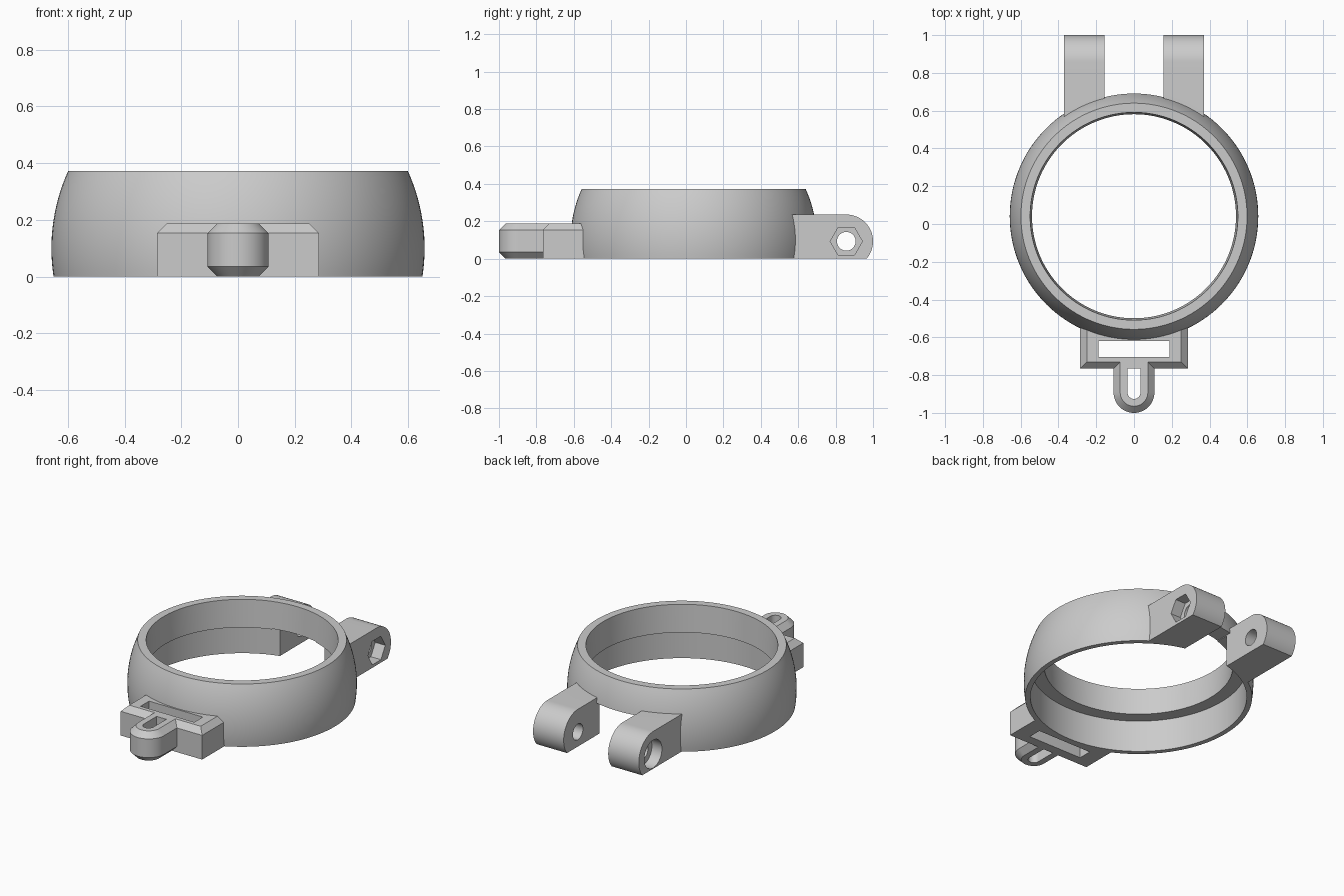
import bpy, bmesh
from math import sin, cos, pi, asin, sqrt

if "Cube" in bpy.data.objects:
    bpy.data.objects.remove(bpy.data.objects["Cube"])

grey = bpy.data.materials.new("plain grey")
grey.use_nodes = True
grey.diffuse_color = (0.6, 0.6, 0.6, 1)
grey.node_tree.nodes["Principled BSDF"].inputs["Base Color"].default_value = (0.6, 0.6, 0.6, 1)

RING_Y = 0.041             # ring centre
HOLE_Y, HOLE_Z = 0.857, 0.093   # pivot bolt axis
LUG_R = 0.143
CHAMFER, HEIGHT = 0.035, 0.188  # front bracket
LEDGE_Z = 0.2


def finish(name, bm):
    bmesh.ops.recalc_face_normals(bm, faces=bm.faces)
    mesh = bpy.data.meshes.new(name)
    bm.to_mesh(mesh)
    bm.free()
    mesh.materials.append(grey)
    obj = bpy.data.objects.new(name, mesh)
    bpy.context.collection.objects.link(obj)
    return obj


def loft(name, loops):
    """Closed solid skinned through matching point loops."""
    bm = bmesh.new()
    rows = [[bm.verts.new(p) for p in loop] for loop in loops]
    n = len(rows[0])
    for a, b in zip(rows, rows[1:]):
        for i in range(n):
            j = (i + 1) % n
            bm.faces.new((a[i], a[j], b[j], b[i]))
    bm.faces.new(rows[0])
    bm.faces.new(rows[-1])
    return finish(name, bm)


def lathe(name, profile, steps=128):
    """Closed (radius, z) profile spun around the ring axis."""
    bm = bmesh.new()
    n = len(profile)
    rows = []
    for s in range(steps):
        a = 2 * pi * s / steps
        rows.append([bm.verts.new((r * cos(a), RING_Y + r * sin(a), z)) for r, z in profile])
    for s in range(steps):
        a, b = rows[s], rows[(s + 1) % steps]
        for i in range(n):
            j = (i + 1) % n
            bm.faces.new((a[i], a[j], b[j], b[i]))
    return finish(name, bm)


def box(x0, x1, y0, y1, z0, z1):
    return loft("cutter", [[(x0, y0, z), (x1, y0, z), (x1, y1, z), (x0, y1, z)] for z in (z0, z1)])


def bolt_cutter(x0, x1, radius, sides):
    angles = [2 * pi * i / sides for i in range(sides)]
    return loft("cutter", [[(x, HOLE_Y + radius * cos(a), HOLE_Z + radius * sin(a)) for a in angles]
                           for x in (x0, x1)])


def ring_cutter():
    angles = [2 * pi * i / 128 for i in range(128)]
    return loft("cutter", [[(0.64 * cos(a), RING_Y + 0.64 * sin(a), z) for a in angles]
                           for z in (-0.1, 0.6)])


def cut(obj, cutters):
    for c in cutters:
        c.hide_render = True
        mod = obj.modifiers.new("cut", 'BOOLEAN')
        mod.operation = 'DIFFERENCE'
        mod.solver = 'EXACT'
        mod.object = c
    bpy.context.view_layer.update()
    deps = bpy.context.evaluated_depsgraph_get()
    mesh = bpy.data.meshes.new_from_object(obj.evaluated_get(deps))
    obj.modifiers.clear()
    obj.data = mesh
    for c in cutters:
        bpy.data.objects.remove(c)


# Ring: spherical outside, stepped bore, low gap at the back
SPHERE_R, SPHERE_Z, TOP = 0.658, 0.1, 0.373
profile = []
for i in range(17):
    z = TOP * i / 16
    profile.append((sqrt(SPHERE_R ** 2 - (z - SPHERE_Z) ** 2), z))
profile += [(0.55, TOP), (0.54, LEDGE_Z), (0.62, LEDGE_Z), (0.62, 0)]
ring = lathe("ring", profile)
cut(ring, [box(-0.156, 0.156, 0.4, 0.9, -0.1, LEDGE_Z + 0.004)])

# Rear hinge lugs: hex nut pocket on one, round bolt-head pocket on the other
start = -asin(HOLE_Z / LUG_R)
arc = [start + (pi / 2 - start) * i / 28 for i in range(29)]
side = [(0.5, 0)] + [(HOLE_Y + LUG_R * cos(a), HOLE_Z + LUG_R * sin(a)) for a in arc]
side.append((0.5, HOLE_Z + LUG_R))
lugs = []
for name, s, sides, pocket in (("left_lug", 1, 6, 0.086), ("right_lug", -1, 40, 0.088)):
    lug = loft(name, [[(s * x, y, z) for y, z in side] for x in (0.156, 0.37)])
    cut(lug, [ring_cutter(),
              bolt_cutter(s * 0.1, s * 0.45, 0.05, 40),
              bolt_cutter(s * 0.3, s * 0.45, pocket, sides)])
    lugs.append(lug)


# Front bracket block with strap slot
def block_loop(inset, z):
    x, y = 0.285 - inset, -0.765 + inset
    return [(-x, y, z), (x, y, z), (x, -0.5, z), (-x, -0.5, z)]


block = loft("front_block", [block_loop(0, 0), block_loop(0, HEIGHT - CHAMFER),
                             block_loop(CHAMFER, HEIGHT)])
cut(block, [ring_cutter(), box(-0.188, 0.188, -0.705, -0.62, -0.1, 0.4)])


# Rounded tongue with slotted eye
def tongue_loop(half, back, z):
    pts = [(half, back, z), (-half, back, z)]
    for i in range(33):
        a = pi + pi * i / 32
        pts.append((half * cos(a), -0.892 + half * sin(a), z))
    return pts


W = 0.108
tongue = loft("front_tongue", [tongue_loop(W - CHAMFER, -0.725, 0),
                               tongue_loop(W, -0.745, CHAMFER),
                               tongue_loop(W, -0.745, HEIGHT - CHAMFER),
                               tongue_loop(W - CHAMFER, -0.725, HEIGHT)])
cut(tongue, [loft("cutter", [tongue_loop(0.034, -0.765, z) for z in (-0.1, 0.4)])])

# Smooth curved faces, keep hard edges
for obj in [ring, block, tongue] + lugs:
    bpy.ops.object.select_all(action='DESELECT')
    obj.select_set(True)
    bpy.context.view_layer.objects.active = obj
    bpy.ops.object.shade_smooth_by_angle(angle=pi / 7)
